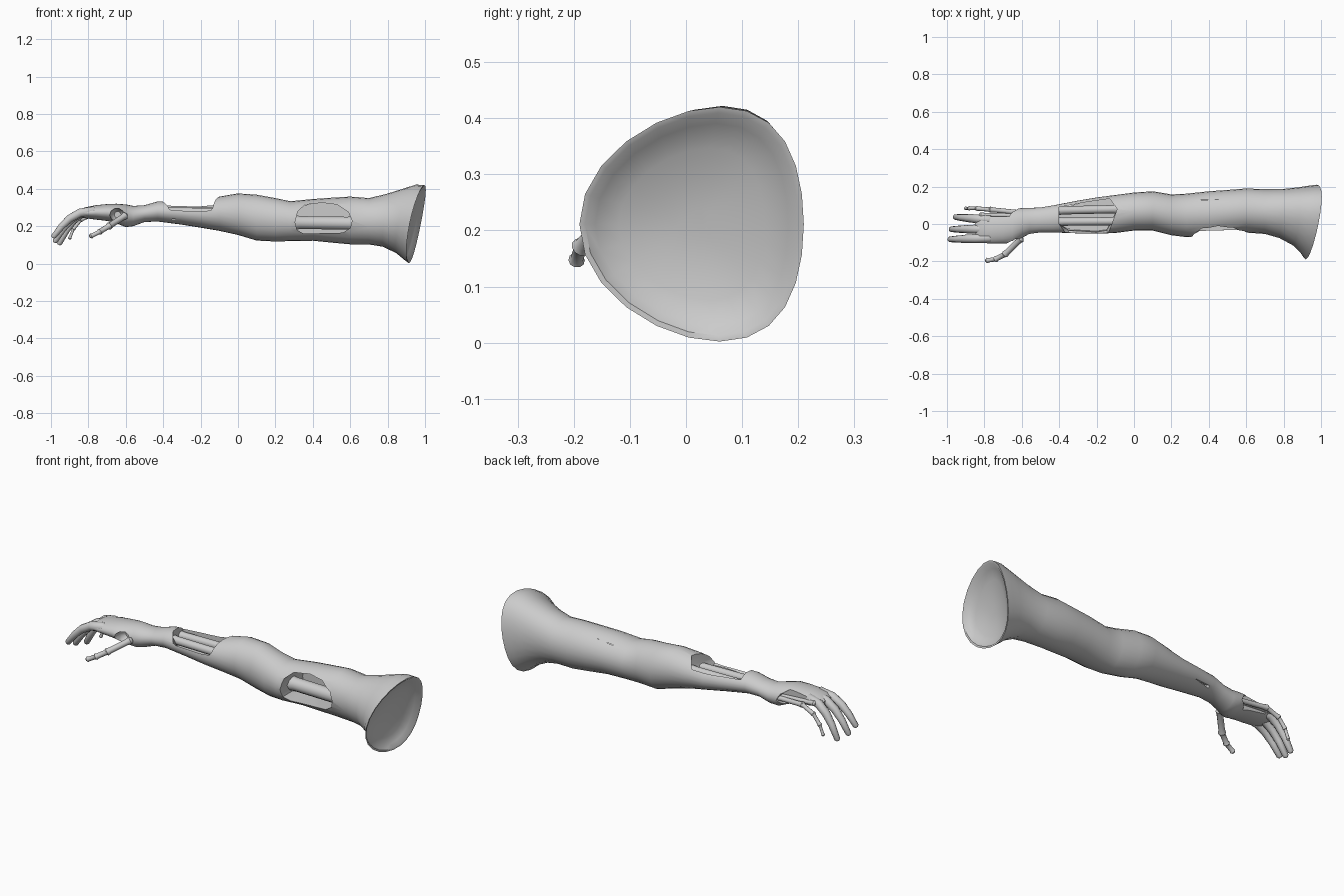
import bpy
import bmesh
from math import sin, cos, tau, radians
from mathutils import Vector

default_cube = bpy.data.objects.get("Cube")
if default_cube:
    bpy.data.objects.remove(default_cube, do_unlink=True)

grey = bpy.data.materials.new("plain grey")
grey.use_nodes = True
grey.diffuse_color = (0.6, 0.6, 0.6, 1)
grey.node_tree.nodes["Principled BSDF"].inputs["Base Color"].default_value = grey.diffuse_color


def skin(name, rings):
    """Bridge a row of equal rings and close both ends."""
    bm = bmesh.new()
    loops = [[bm.verts.new(p) for p in ring] for ring in rings]
    count = len(loops[0])
    for a, b in zip(loops, loops[1:]):
        for i in range(count):
            j = (i + 1) % count
            bm.faces.new((a[i], a[j], b[j], b[i]))
    bm.faces.new(loops[0][::-1])
    bm.faces.new(loops[-1])
    bmesh.ops.recalc_face_normals(bm, faces=bm.faces)
    mesh = bpy.data.meshes.new(name)
    bm.to_mesh(mesh)
    bm.free()
    obj = bpy.data.objects.new(name, mesh)
    bpy.context.collection.objects.link(obj)
    mesh.materials.append(grey)
    return obj


def section(x, back, front, top, bottom, tilt=0, scale=1, sides=24):
    """Oval slice of the arm; tilt leans and skews it like the shoulder opening."""
    cy, cz = (back + front) / 2, (top + bottom) / 2
    ring = []
    for i in range(sides):
        a = tau * i / sides
        y = cy + cos(a) * scale * (back - front) / 2 + 0.05 * tilt * scale * sin(a) ** 2
        z = cz + sin(a) * scale * (top - bottom) / 2
        ring.append((x + tilt * (0.2 * (z - 0.21) + 0.15 * (y - 0.01)), y, z))
    return ring


def tube(name, path, radii, sides=10):
    """Tapered round tube with softened ends."""
    pts = [Vector(p) for p in path]
    first = (pts[0] - pts[1]).normalized() * radii[0] * 0.6
    last = (pts[-1] - pts[-2]).normalized() * radii[-1] * 0.6
    pts = [pts[0] + first] + pts + [pts[-1] + last]
    sizes = [radii[0] * 0.5] + list(radii) + [radii[-1] * 0.5]
    rings = []
    for k, p in enumerate(pts):
        along = (pts[min(k + 1, len(pts) - 1)] - pts[max(k - 1, 0)]).normalized()
        side = along.cross(Vector((0, 0, 1))).normalized()
        up = side.cross(along)
        rings.append([p + (side * cos(tau * i / sides) + up * sin(tau * i / sides)) * sizes[k]
                      for i in range(sides)])
    return skin(name, rings)


def bone(name, start, end, radius):
    """Straight bone, thicker at its two ends."""
    a, b = Vector(start), Vector(end)
    return tube(name, [a, a.lerp(b, 0.15), a.lerp(b, 0.85), b],
                [radius * 1.25, radius, radius, radius * 1.25])


def carve(body, cutter):
    """Cut an opening and discard the cutter."""
    cutter.hide_render = True
    mod = body.modifiers.new("opening", 'BOOLEAN')
    mod.operation = 'DIFFERENCE'
    mod.solver = 'EXACT'
    mod.object = cutter
    bpy.context.view_layer.objects.active = body
    bpy.ops.object.modifier_apply(modifier=mod.name)
    bpy.data.objects.remove(cutter, do_unlink=True)


# Arm: x, back, front, top, bottom, tilt
arm_slices = [
    (-0.85, 0.025, -0.08, 0.279, 0.25),
    (-0.82, 0.05, -0.1, 0.3, 0.243),
    (-0.76, 0.06, -0.105, 0.312, 0.235),
    (-0.7, 0.07, -0.105, 0.318, 0.228),
    (-0.65, 0.08, -0.105, 0.32, 0.215),
    (-0.6, 0.085, -0.075, 0.316, 0.195),
    (-0.56, 0.086, -0.053, 0.308, 0.2),
    (-0.5, 0.088, -0.045, 0.312, 0.222),
    (-0.43, 0.1, -0.045, 0.332, 0.225),
    (-0.3, 0.125, -0.05, 0.335, 0.208),
    (-0.2, 0.142, -0.052, 0.338, 0.192),
    (-0.1, 0.155, -0.048, 0.358, 0.175),
    (0, 0.168, -0.035, 0.375, 0.153),
    (0.1, 0.175, -0.035, 0.368, 0.123),
    (0.2, 0.158, -0.06, 0.35, 0.118),
    (0.28, 0.162, -0.07, 0.333, 0.12),
    (0.4, 0.175, -0.065, 0.345, 0.122),
    (0.5, 0.182, -0.055, 0.352, 0.112),
    (0.6, 0.19, -0.046, 0.358, 0.103),
    (0.7, 0.186, -0.053, 0.35, 0.102),
    (0.78, 0.186, -0.075, 0.372, 0.09, 0.3),
    (0.86, 0.196, -0.115, 0.402, 0.055, 0.6),
    (0.91, 0.205, -0.155, 0.422, 0.022, 0.8),
]
rim = (0.21, -0.19, 0.42, 0.002, 1)
hollow = [(0.947, 1), (0.945, 0.95), (0.925, 0.86), (0.91, 0.65), (0.897, 0.4), (0.892, 0.15)]
rings = [section(*s) for s in arm_slices]
rings += [section(x, *rim, scale=s) for x, s in hollow]
arm = skin("arm", rings)

# Upper arm window, cut from the front
window = [(0.305, 0.22), (0.315, 0.18), (0.35, 0.16), (0.56, 0.165), (0.6, 0.19), (0.61, 0.23),
          (0.59, 0.275), (0.53, 0.315), (0.45, 0.325), (0.36, 0.315), (0.32, 0.28)]
carve(arm, skin("upper_window_cutter",
                [[(x, y, z) for x, z in window] for y in (-0.3, 0.13)]))

# Forearm window, cut from above and flared low on the front side
window = [(-0.4, 0.09), (-0.4, 0.0), (-0.35, -0.03), (-0.2, -0.038),
          (-0.145, -0.03), (-0.09, 0.08), (-0.13, 0.135), (-0.25, 0.118)]
carve(arm, skin("forearm_window_cutter",
                [[(x, y - (flare if y < -0.02 else 0), z) for x, y in window]
                 for z, flare in ((0.235, 0), (0.275, 0.005), (0.3, 0.04), (0.5, 0.04))]))

# Openings at the outer edge of the palm and at the thumb root
window = [(-0.79, 0.23), (-0.65, 0.225), (-0.61, 0.25), (-0.63, 0.285), (-0.7, 0.33), (-0.79, 0.33)]
carve(arm, skin("palm_cutter",
                [[(x, y, z) for x, z in window] for y in (0.04, 0.2)]))
carve(arm, tube("thumb_cutter", [(-0.655, -0.2, 0.255), (-0.645, -0.06, 0.26)], [0.042, 0.036]))

# Bones seen through the openings
bone("upper_arm_bone", (0.28, 0.035, 0.22), (0.64, 0.035, 0.215), 0.036)
bone("forearm_bone_back", (-0.43, 0.072, 0.28), (-0.07, 0.08, 0.28), 0.022)
bone("forearm_bone_front", (-0.43, 0.012, 0.28), (-0.07, 0.015, 0.275), 0.022)
bone("ring_hand_bone", (-0.6, 0.045, 0.26), (-0.82, 0.047, 0.275), 0.012)

# Bare bones of the little finger and thumb, joint by joint
chains = {
    "little_finger_bone": (0.013, [(-0.6, 0.06, 0.255), (-0.77, 0.077, 0.265), (-0.84, 0.083, 0.235),
                                   (-0.88, 0.084, 0.185), (-0.9, 0.084, 0.135)]),
    "thumb_bone": (0.016, [(-0.605, -0.08, 0.255), (-0.69, -0.162, 0.2),
                           (-0.74, -0.188, 0.17), (-0.785, -0.195, 0.147)]),
}
for name, (thickness, joints) in chains.items():
    for k, (a, b) in enumerate(zip(joints, joints[1:])):
        bone(f"{name}_{k + 1}", a, b, thickness * (1 - 0.13 * k))

# Fleshed fingers: knuckle y, tip y, tip x, tip z
fingers = {
    "index_finger": (-0.075, -0.082, -0.985, 0.145),
    "middle_finger": (-0.027, -0.028, -0.978, 0.12),
    "ring_finger": (0.022, 0.037, -0.955, 0.108),
}
for name, (ya, yb, tip_x, tip_z) in fingers.items():
    path = []
    for t, drop in ((0, 0), (0.35, 0.08), (0.6, 0.3), (0.8, 0.6), (1, 1)):
        path.append((-0.77 + t * (tip_x + 0.77), ya + t * (yb - ya), 0.282 + drop * (tip_z - 0.282)))
    tube(name, path, [0.025, 0.024, 0.022, 0.019, 0.015])

# Smooth shading with crisp cut edges
bpy.ops.object.select_all(action='DESELECT')
for obj in bpy.context.collection.objects:
    if obj.type == 'MESH' and grey.name in obj.data.materials:
        obj.select_set(True)
bpy.context.view_layer.objects.active = arm
bpy.ops.object.shade_smooth_by_angle(angle=radians(40))
